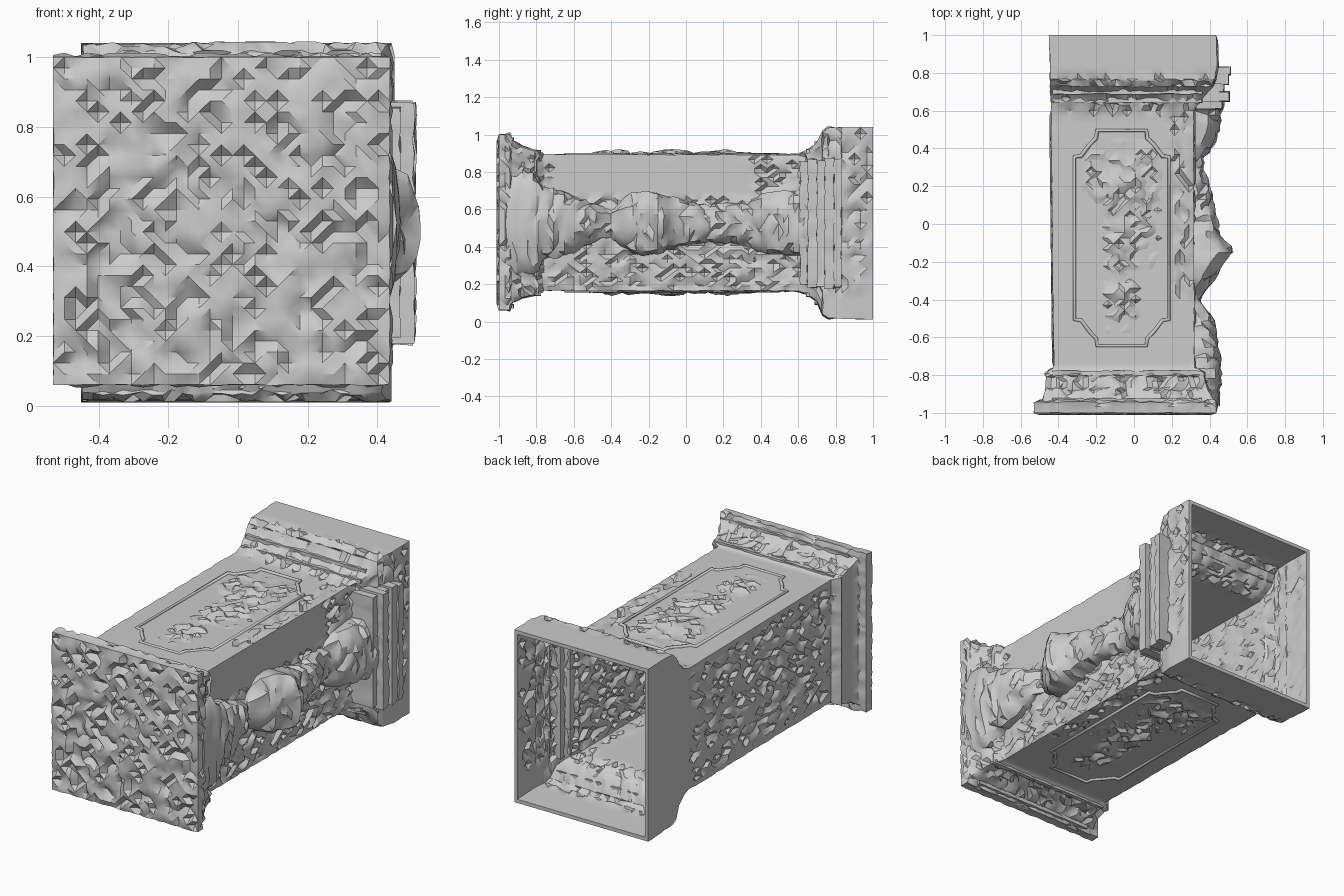
import bpy, bmesh, math, random
from mathutils import Vector

if "Cube" in bpy.data.objects:
    bpy.data.objects.remove(bpy.data.objects["Cube"])
random.seed(7)


def lerp_table(table, y):
    """Interpolate rows of (y, a, b, ...) at y."""
    for r, s in zip(table, table[1:]):
        if r[0] <= y <= s[0]:
            t = (y - r[0]) / max(s[0] - r[0], 1e-6)
            return [a + (b - a) * t for a, b in zip(r[1:], s[1:])]
    return list(table[-1][1:] if y > table[-1][0] else table[0][1:])


def finish(bm, name, angle=34):
    bmesh.ops.remove_doubles(bm, verts=bm.verts, dist=0.0005)
    bmesh.ops.recalc_face_normals(bm, faces=bm.faces)
    bmesh.ops.triangulate(bm, faces=bm.faces)
    me = bpy.data.meshes.new(name)
    bm.to_mesh(me)
    bm.free()
    ob = bpy.data.objects.new(name, me)
    bpy.context.collection.objects.link(ob)
    bpy.ops.object.select_all(action='DESELECT')
    ob.select_set(True)
    bpy.context.view_layer.objects.active = ob
    bpy.ops.object.shade_smooth_by_angle(angle=math.radians(angle))
    return ob


def roughen(bm, amount):
    """Chip the surface into small plateaus; amount(co, normal) gives the local depth."""
    bm.normal_update()
    moves = [(v, v.normal * random.choice((-1.2, -.3, .3, .8, .8)) * amount(v.co, v.normal)) for v in bm.verts]
    for v, d in moves:
        v.co += d


def skin(bm, rings, closed=True):
    loops = [[bm.verts.new(p) for p in r] for r in rings]
    for a, b in zip(loops, loops[1:]):
        for i in range(len(a) - (0 if closed else 1)):
            j = (i + 1) % len(a)
            bm.faces.new((a[i], a[j], b[j], b[i]))
    return loops


# Hollow pedestal lying on its side: y, x0, x1, z0, z1
PROFILE = [(-1, -.53, .435, .06, 1.0), (-.945, -.53, .435, .06, 1.005),
           (-.93, -.485, .42, .10, .97), (-.88, -.47, .39, .13, .935),
           (-.81, -.465, .37, .145, .91), (-.79, -.475, .37, .145, .91),
           (-.76, -.425, .32, .165, .895), (.60, -.44, .315, .165, .89),
           (.65, -.44, .35, .15, .91), (.70, -.445, .39, .11, .95),
           (.73, -.445, .41, .04, 1.01), (.76, -.445, .425, .02, 1.035),
           (.83, -.445, .44, .015, 1.04), (1, -.45, .435, .01, 1.04)]
N = 30
WALL = .022


def bounds(y, inset):
    x0, x1, z0, z1 = lerp_table(PROFILE, y)
    return x0 + inset, x1 - inset, z0 + inset, z1 - inset


def rect_ring(y, inset=0):
    x0, x1, z0, z1 = bounds(y, inset)
    corners = [(x0, z0), (x1, z0), (x1, z1), (x0, z1)]
    pts = []
    for k in range(4):
        a, b = corners[k], corners[(k + 1) % 4]
        pts += [Vector((a[0] + (b[0] - a[0]) * i / N, y, a[1] + (b[1] - a[1]) * i / N)) for i in range(N)]
    return pts


def cap(bm, y, inset=0):
    x0, x1, z0, z1 = bounds(y, inset)
    skin(bm, [[(x0 + (x1 - x0) * i / N, y, z0 + (z1 - z0) * j / N) for i in range(N + 1)]
              for j in range(N + 1)], closed=False)


def shell_rough(co, n):
    x, y, z = co
    if y > .985:
        return 0
    if max(abs(c) for c in n) < .8 and (y < -.9 or abs(n.x) > .4):   # keep corners crisp
        return .002
    if y < -.99:
        return .015
    if abs(n.z) > .7:                                   # top and bottom
        return .011 if (-.95 < y < -.8 or .6 < y < .8 or (x > .2 and -.4 < y < .7)) else 0
    if n.x < -.7 and x < -.3:                           # plain left side
        return .011 if -.75 < y < .6 and .2 < z < .85 else 0
    if abs(n.x) > .7 and x > .2:                        # carved right side
        return 0 if (z > .66 and -.7 < y < .35) or (z < .17 and y > .75) else .012
    return .007


ys = [-1 + 2 * i / 60 for i in range(61)] + [r[0] for r in PROFILE]
ys = sorted(set(round(y, 3) for y in ys))
bm = bmesh.new()
inner = [y for y in reversed(ys) if y >= -.95]
skin(bm, [rect_ring(y) for y in ys] + [rect_ring(y, WALL) for y in inner])
cap(bm, -1)
cap(bm, inner[-1], WALL)
bmesh.ops.remove_doubles(bm, verts=bm.verts, dist=.0005)
bmesh.ops.recalc_face_normals(bm, faces=bm.faces)
roughen(bm, shell_rough)
finish(bm, "pedestal_shell")

# Carved baluster relief on the right side: y, projection x, half width
RELIEF = [(-.96, .45, .30), (-.80, .46, .26), (-.76, .46, .19), (-.66, .45, .175),
          (-.60, .43, .15), (-.52, .43, .11), (-.46, .39, .085), (-.40, .35, .085),
          (-.34, .39, .12), (-.28, .43, .165), (-.20, .475, .17), (-.15, .52, .16),
          (-.11, .515, .145), (-.08, .45, .14), (.0, .45, .115), (.1, .42, .095),
          (.2, .40, .10), (.3, .365, .115), (.36, .38, .135), (.42, .42, .155),
          (.50, .455, .165), (.58, .465, .175), (.66, .475, .18)]
bm = bmesh.new()
rings = []
for i in range(59):
    y = -.96 + 1.62 * i / 58
    px, w = lerp_table(RELIEF, y)
    section = [(.305, -1), (px - .07, -1), (px - .035, -.85), (px - .015, -.6), (px - .005, -.3), (px, 0)]
    section += [(x, -t) for x, t in reversed(section[:-1])]
    rings.append([(max(x, .305), y, .525 + t * w) for x, t in section])
loops = skin(bm, rings)
bm.faces.new(loops[0])
bm.faces.new(loops[-1])
bmesh.ops.recalc_face_normals(bm, faces=bm.faces)
roughen(bm, lambda co, n: .011 if co.x > .31 else 0)
finish(bm, "baluster_relief")


def rough_block(name, lo, hi, cuts=9, depth=.005):
    bm = bmesh.new()
    bmesh.ops.create_cube(bm, size=1)
    for v in bm.verts:
        v.co = [(a + b) / 2 + c * (b - a) for a, b, c in zip(lo, hi, v.co)]
    long_edges = [e for e in bm.edges if e.calc_length() > .25]
    bmesh.ops.subdivide_edges(bm, edges=long_edges, cuts=cuts, use_grid_fill=True)
    roughen(bm, lambda co, n: depth)
    return finish(bm, name)


# Stepped capital above the relief
for i, (y0, y1, x0, x, h) in enumerate([(.61, .65, .31, .465, .33), (.65, .70, .34, .505, .345),
                                        (.70, .74, .385, .475, .335), (.74, .79, .41, .50, .35),
                                        (.79, .83, .42, .51, .345)]):
    rough_block(f"capital_step_{i + 1}", (x0, y0, .525 - h), (x, y1 + .002, .525 + h), 18)

# Thin fillets across the top and bottom mouldings
for side, z in (("top", 1), ("bottom", -1)):
    for i, (y, h) in enumerate([(-.79, .377), (-.935, .445), (.655, .384), (.70, .426)]):
        zc = .527 + z * h
        rough_block(f"{side}_fillet_{i + 1}", (-.43, y - .012, zc - .01), (.36, y + .012, zc + .01), 22, .004)

# Panels on top and bottom: notched frame plus carved ornament inside
CX, CY, HX, HY = -.065, -.075, .25, .57
CORNER = [(HX, HY - .14), (HX - .035, HY - .135), (HX - .08, HY - .075), (HX - .115, HY - .04), (HX - .12, HY)]


def frame_outline():
    pts = []
    for sx, sy, rev in ((1, 1, 0), (-1, 1, 1), (-1, -1, 0), (1, -1, 1)):
        pts += [(CX + sx * x, CY + sy * y) for x, y in (reversed(CORNER) if rev else CORNER)]
    return pts


def ornament_height(x, y):
    u, v = (x - CX) / .22, (y - CY) / .53
    figure = math.exp(-((u / .42) ** 2)) * (.55 + .45 * math.cos(v * 11))
    upper = 1 if v > .35 or abs(u) < .38 or (u > .3 and v > -.3) else 0
    chips = upper * random.choice((-.01, 0, .008, .016))
    return max(0, 1 - max(abs(u), abs(v)) ** 8) * (.016 * figure + chips) - .002


for side, z, s in (("top", .892, 1), ("bottom", .165, -1)):
    cu = bpy.data.curves.new(side + "_panel_frame", 'CURVE')
    cu.dimensions = '3D'
    cu.bevel_depth = .011
    cu.bevel_resolution = 1
    sp = cu.splines.new('POLY')
    outline = frame_outline()
    sp.points.add(len(outline) - 1)
    for p, (x, y) in zip(sp.points, outline):
        p.co = (x, y, z, 1)
    sp.use_cyclic_u = True
    bpy.context.collection.objects.link(bpy.data.objects.new(side + "_panel_frame", cu))

    bm = bmesh.new()
    rows = []
    for j in range(37):
        y = CY - .53 + 1.06 * j / 36
        rows.append([(x, y, z + s * ornament_height(x, y)) for x in (CX - .22 + .44 * i / 15 for i in range(16))])
    skin(bm, rows, closed=False)
    finish(bm, side + "_panel_ornament")
